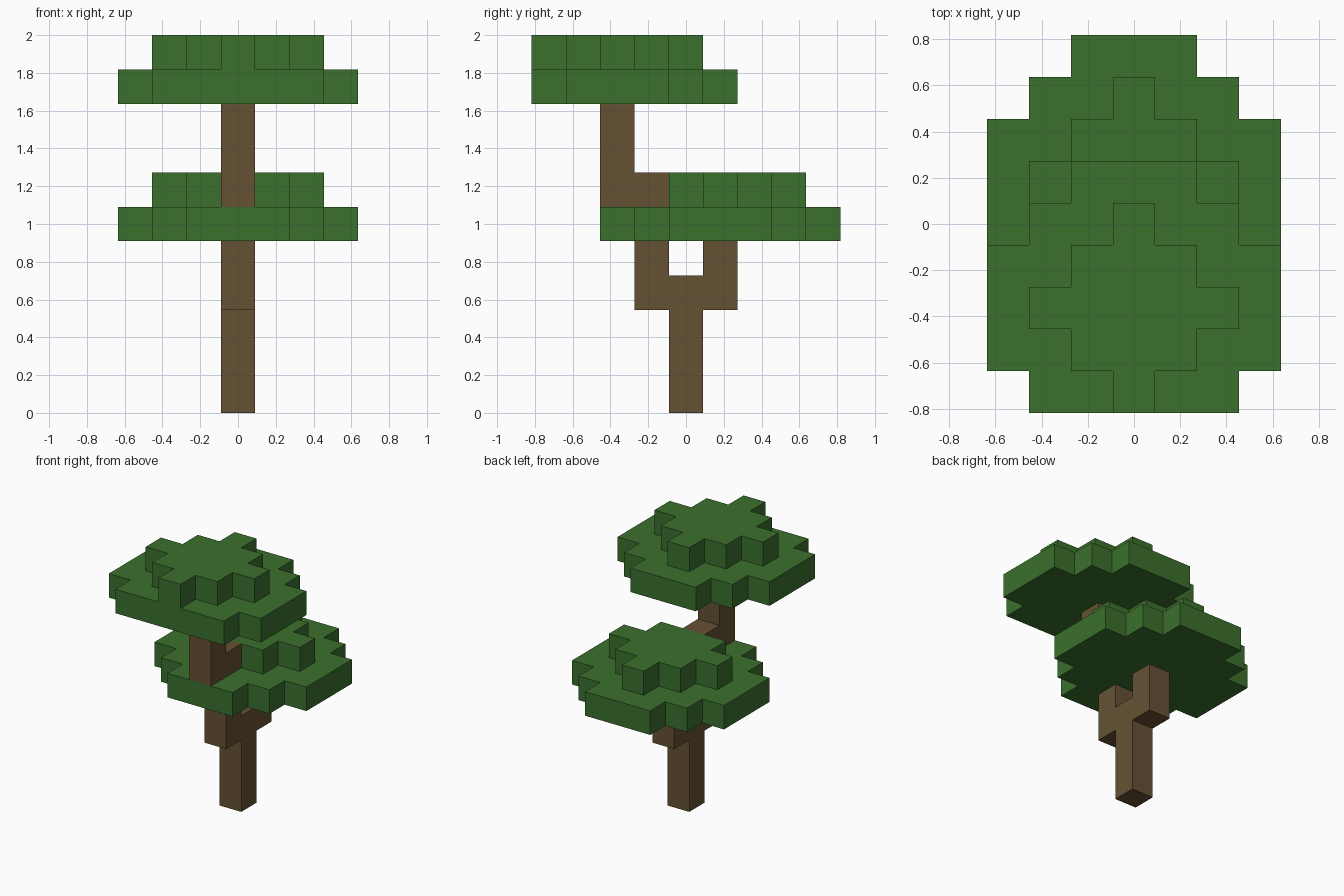
import bpy
import bmesh
from mathutils import Vector

cube = bpy.data.objects.get("Cube")
if cube:
    bpy.data.objects.remove(cube, do_unlink=True)

U = 2 / 11  # one block


def material(name, colour):
    mat = bpy.data.materials.new(name)
    mat.use_nodes = True
    mat.diffuse_color = (*colour, 1)
    bsdf = next(n for n in mat.node_tree.nodes if n.type == "BSDF_PRINCIPLED")
    bsdf.inputs["Base Color"].default_value = (*colour, 1)
    bsdf.inputs["Roughness"].default_value = 1.0
    return mat


leaf_green = material("leaf_green", (0.043, 0.162, 0.026))
bark_brown = material("bark_brown", (0.130, 0.083, 0.034))


def prism(name, outline, direction, mat):
    """Extrude a closed outline, given in blocks, by a direction."""
    bm = bmesh.new()
    face = bm.faces.new([bm.verts.new(Vector(p) * U) for p in outline])
    result = bmesh.ops.extrude_face_region(bm, geom=[face], use_keep_orig=True)
    moved = [g for g in result["geom"] if isinstance(g, bmesh.types.BMVert)]
    bmesh.ops.translate(bm, verts=moved, vec=Vector(direction) * U)
    bmesh.ops.recalc_face_normals(bm, faces=bm.faces)
    mesh = bpy.data.meshes.new(name)
    bm.to_mesh(mesh)
    bm.free()
    mesh.materials.append(mat)
    obj = bpy.data.objects.new(name, mesh)
    bpy.context.collection.objects.link(obj)
    return obj


def leaf_layer(name, first_row, reach, level):
    """Stepped slab: each row of blocks reaches equally far to both sides."""
    side = []
    for i, r in enumerate(reach):
        y = first_row + i - 0.5
        side += [(r + 0.5, y), (r + 0.5, y + 1)]
    # Drop points shared by rows of equal reach
    corners = [p for p in side if side.count(p) == 1]
    loop = corners + [(-x, y) for x, y in reversed(corners)]
    return prism(name, [(x, y, level) for x, y in loop], (0, 0, 1), leaf_green)


def wood(name, profile):
    """Side profile (y, z) made one block wide."""
    return prism(name, [(-0.5, y, z) for y, z in profile], (1, 0, 0), bark_brown)


# Trunk with a two-armed fork, mirrored front to back
half = [(0.5, 0), (0.5, 3), (1.5, 3), (1.5, 5), (0.5, 5), (0.5, 4)]
wood("forked_trunk", half + [(-y, z) for y, z in reversed(half)])

# Upper branch: lies on the lower canopy, then rises to the upper one
wood("upper_branch", [(-2.5, 6), (-0.5, 6), (-0.5, 7),
                      (-1.5, 7), (-1.5, 9), (-2.5, 9)])

# Lower canopy
leaf_layer("lower_canopy_base", -2, [1, 2, 3, 3, 3, 2, 1], 5)
leaf_layer("lower_canopy_top", 0, [1, 2, 1, 0], 6)

# Upper canopy
leaf_layer("upper_canopy_base", -4, [2, 3, 3, 3, 2, 1], 9)
leaf_layer("upper_canopy_top", -4, [0, 1, 2, 1, 0], 10)
